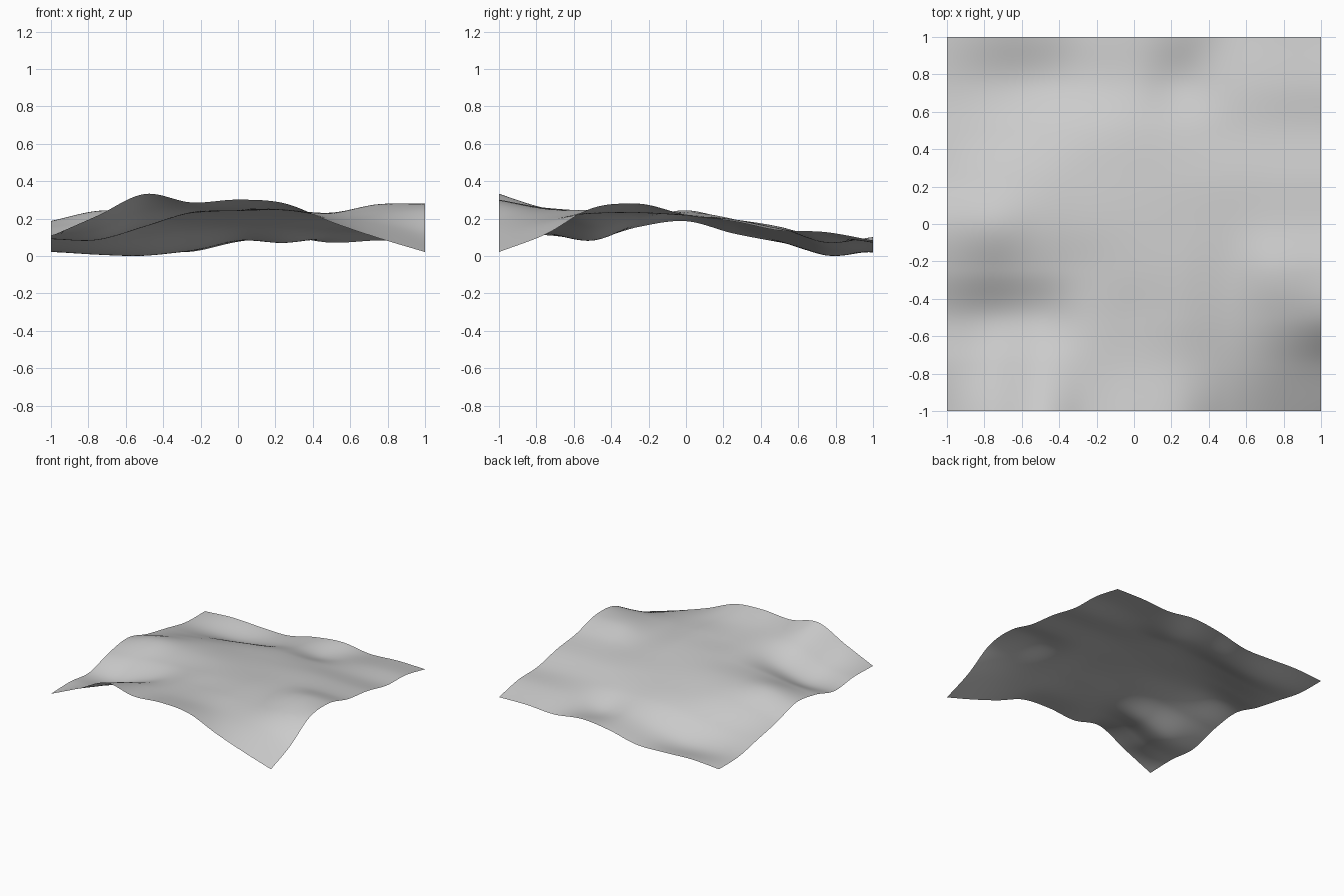
import bpy, bmesh

if "Cube" in bpy.data.objects:
    bpy.data.objects.remove(bpy.data.objects["Cube"])

# Control heights on a 0.25 spaced lattice: rows run front to back, columns left to right
HEIGHTS = [
    [.115, .225, .340, .295, .310, .290, .190, .105, .030],
    [.120, .150, .250, .265, .265, .255, .215, .180, .125],
    [.100, .095, .165, .240, .250, .255, .235, .255, .265],
    [.165, .190, .220, .240, .250, .250, .240, .285, .285],
    [.195, .250, .245, .240, .235, .230, .225, .230, .225],
    [.130, .180, .205, .205, .205, .205, .205, .200, .195],
    [.082, .090, .120, .150, .165, .158, .155, .150, .145],
    [.035, .017, .014, .050, .098, .080, .118, .135, .135],
    [.030, .045, .035, .032, .085, .110, .080, .092, .088],
]
STEPS = 80


def smooth_sample(values, t):
    """Catmull-Rom value at t in 0..1, with the ends extended in a straight line."""
    p = [2 * values[0] - values[1]] + values + [2 * values[-1] - values[-2]]
    u = t * (len(values) - 1)
    i = min(int(u), len(values) - 2)
    u -= i
    a, b, c, d = p[i:i + 4]
    return b + 0.5 * u * (c - a + u * (2 * a - 5 * b + 4 * c - d + u * (3 * (b - c) + d - a)))


def height(s, t):
    return smooth_sample([smooth_sample(row, s) for row in HEIGHTS], t)


# Rolling ground sheet
bm = bmesh.new()
bmesh.ops.create_grid(bm, x_segments=STEPS, y_segments=STEPS, size=1.0)
for v in bm.verts:
    v.co.z = height((v.co.x + 1) / 2, (v.co.y + 1) / 2)
lowest = min(v.co.z for v in bm.verts)
for v in bm.verts:
    v.co.z -= lowest
for f in bm.faces:
    f.smooth = True

mesh = bpy.data.meshes.new("terrain_sheet")
bm.to_mesh(mesh)
bm.free()

# Plain grey surface
grey = bpy.data.materials.new("light_grey")
grey.diffuse_color = (0.6, 0.6, 0.6, 1)
grey.use_nodes = True
grey.node_tree.nodes["Principled BSDF"].inputs["Base Color"].default_value = grey.diffuse_color
mesh.materials.append(grey)
terrain = bpy.data.objects.new("terrain_sheet", mesh)
bpy.context.collection.objects.link(terrain)
